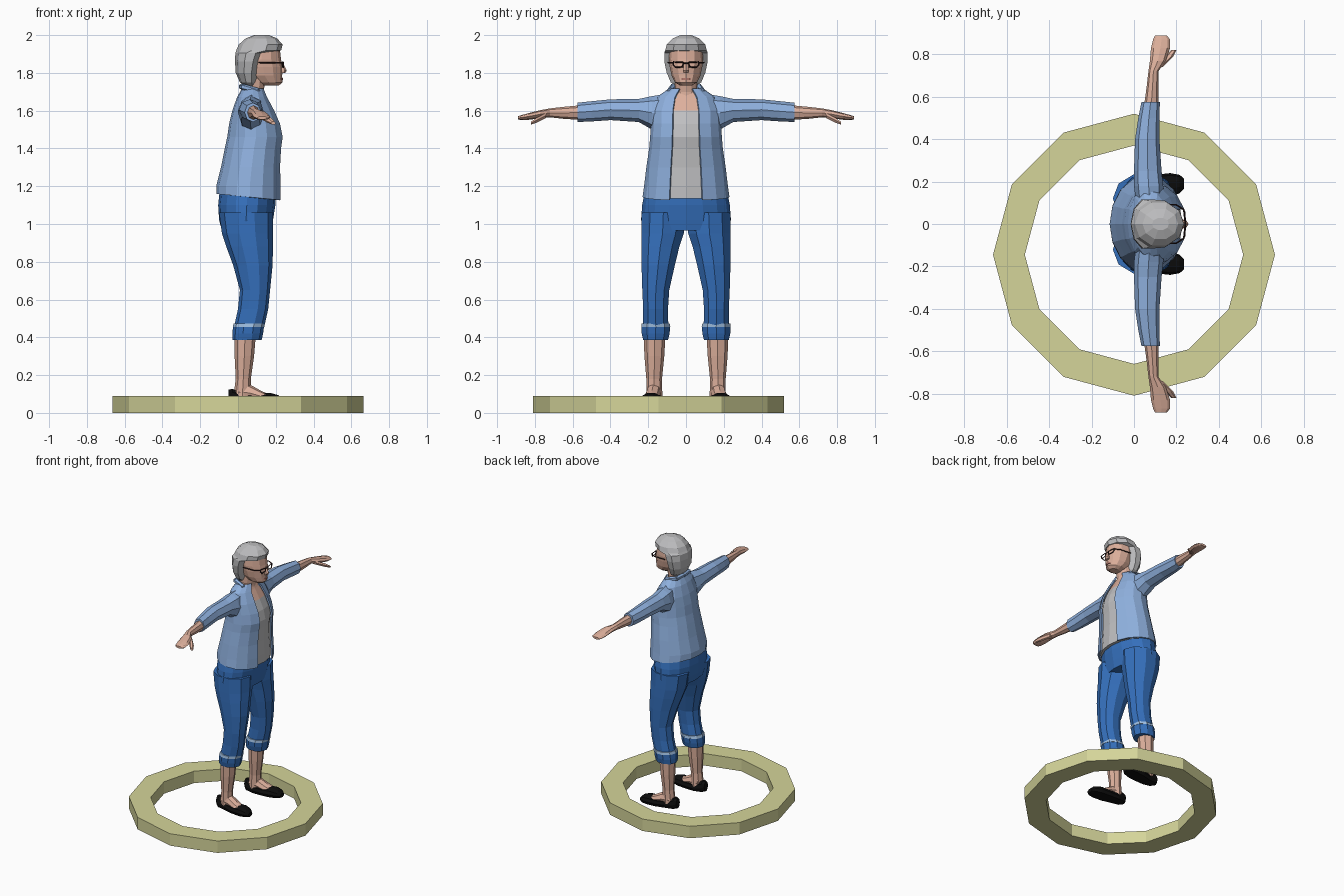
import bpy, bmesh, math
from mathutils import Vector

cube = bpy.data.objects.get("Cube")
if cube:
    bpy.data.objects.remove(cube, do_unlink=True)


def material(name, *rgb):
    m = bpy.data.materials.new(name)
    m.use_nodes = True
    m.diffuse_color = (*rgb, 1)
    m.node_tree.nodes["Principled BSDF"].inputs["Base Color"].default_value = (*rgb, 1)
    return m


SKIN = material("skin", .72, .43, .33)
DENIM = material("light denim", .27, .43, .72)
BLUE = material("trouser blue", .035, .16, .5)
TRIM = material("pale blue trim", .35, .52, .75)
GREY = material("shirt grey", .52, .52, .53)
HAIR = material("silver hair", .5, .5, .51)
BLACK = material("shoe black", .004, .004, .004)
FRAME = material("spectacle frame", .03, .012, .012)
LIPS = material("lips", .48, .2, .16)
SAND = material("pale yellow", .66, .66, .32)


def finish(name, bm, mats, mirror=False):
    bmesh.ops.recalc_face_normals(bm, faces=bm.faces)
    me = bpy.data.meshes.new(name)
    bm.to_mesh(me)
    bm.free()
    ob = bpy.data.objects.new(name, me)
    bpy.context.collection.objects.link(ob)
    for m in mats:
        me.materials.append(m)
    if mirror:
        mod = ob.modifiers.new("mirror", 'MIRROR')
        mod.use_axis = (False, True, False)
        mod.use_mirror_merge = False
    return ob


def loft_mesh(rings, axis='z', n=12, caps=True):
    """Each ring is a position on the axis and the bounds of an ellipse on the other two."""
    bm = bmesh.new()
    loops = []
    for t, u0, u1, v0, v1 in rings:
        loop = []
        for i in range(n):
            a = math.tau * i / n
            u = (u0 + u1) / 2 + (u1 - u0) / 2 * math.cos(a)
            v = (v0 + v1) / 2 + (v1 - v0) / 2 * math.sin(a)
            co = {'z': (u, v, t), 'y': (u, t, v), 'x': (t, u, v)}[axis]
            loop.append(bm.verts.new(co))
        loops.append(loop)
    for a, b in zip(loops, loops[1:]):
        for i in range(n):
            j = (i + 1) % n
            bm.faces.new((a[i], a[j], b[j], b[i]))
    if caps:
        bm.faces.new(loops[0])
        bm.faces.new(loops[-1])
    return bm


def loft(name, rings, mat, axis='z', n=12, mirror=False):
    return finish(name, loft_mesh(rings, axis, n), [mat], mirror)


def centred(rows, inset=0):
    """Rows of height, back, front and half width."""
    return [(z, b + inset, f - inset, inset - w, w - inset) for z, b, f, w in rows]


def rod(name, points, r, mat, mirror=False, closed=False, n=4):
    bm = bmesh.new()
    ends = points[1:] + points[:1] if closed else points[1:]
    for a, b in zip(points, ends):
        a, b = Vector(a), Vector(b)
        d = b - a
        m = d.to_track_quat('Z', 'Y').to_matrix().to_4x4()
        m.translation = (a + b) / 2
        bmesh.ops.create_cone(bm, cap_ends=True, segments=n, radius1=r, radius2=r,
                              depth=d.length + r, matrix=m)
    return finish(name, bm, [mat], mirror)


# Ground ring
bm = bmesh.new()
corners = []
for i in range(12):
    a = math.tau * i / 12
    corners.append([bm.verts.new((r * math.cos(a), r * math.sin(a) - .145, z))
                    for r, z in ((.665, 0), (.665, .09), (.515, .09), (.515, 0))])
for i in range(12):
    p, q = corners[i - 1], corners[i]
    for k in range(4):
        bm.faces.new((p[k - 1], q[k - 1], q[k], p[k]))
finish("ground_ring", bm, [SAND])

# Torso: shirt with bare upper chest, inside an open jacket
torso = [(1.135, -.11, .235, .225), (1.2, -.11, .235, .217), (1.3, -.085, .23, .205),
         (1.4, -.065, .235, .19), (1.46, -.052, .243, .185), (1.53, -.042, .228, .18),
         (1.6, -.025, .195, .178), (1.67, .0, .155, .15), (1.715, .025, .135, .085)]
bm = loft_mesh(centred(torso, .014), n=16)
for f in bm.faces:
    f.material_index = 1 if f.calc_center_median().z > 1.6 else 0
finish("shirt_and_chest", bm, [GREY, SKIN])

bm = loft_mesh(centred(torso), n=16, caps=False)
front = [f for f in bm.faces if f.calc_center_median().x > .08
         and abs(f.calc_center_median().y) < .045]
bmesh.ops.delete(bm, geom=front, context='FACES')
for v in bm.verts:
    if v.co.z < 1.15:
        v.co.z = 1.148 - .1 * v.co.x
jacket = finish("jacket", bm, [DENIM])
shell = jacket.modifiers.new("cloth", 'SOLIDIFY')
shell.thickness, shell.offset = .01, 0
rod("jacket_collar", [(.125, .06, 1.665), (.1, .085, 1.705), (.03, .07, 1.725), (.02, 0, 1.727)],
    .016, DENIM, mirror=True, n=6)

# Arms
loft("sleeve", [(.1, .01, .14, 1.47, 1.69), (.18, 0, .138, 1.5, 1.677), (.25, 0, .13, 1.54, 1.662),
                (.4, .005, .12, 1.55, 1.66), (.5, .02, .12, 1.543, 1.65),
                (.575, .035, .122, 1.54, 1.642)], DENIM, 'y', 8, True)
loft("forearm_and_hand", [(.54, .045, .115, 1.55, 1.63), (.65, .06, .115, 1.557, 1.62),
                          (.72, .068, .115, 1.565, 1.612), (.77, .075, .15, 1.56, 1.603),
                          (.83, .08, .17, 1.552, 1.588), (.87, .09, .17, 1.55, 1.577),
                          (.89, .1, .155, 1.553, 1.57)], SKIN, 'y', 8, True)
loft("thumb", [(.74, .1, .135, 1.56, 1.59), (.79, .145, .185, 1.535, 1.565),
               (.82, .175, .2, 1.525, 1.543)], SKIN, 'y', 6, True)

# Trousers
loft("trouser_hips", centred([(1.17, -.098, .2, .218), (1.1, -.105, .198, .232),
                              (1.02, -.1, .185, .238), (.965, -.085, .175, .215)]), BLUE, n=16)
loft("trouser_leg", [(1.06, -.1, .185, .0, .24), (.95, -.085, .185, .006, .242),
                     (.88, -.062, .185, .03, .242), (.78, -.025, .183, .055, .24),
                     (.65, .01, .17, .085, .235), (.55, .0, .16, .092, .23),
                     (.46, -.02, .14, .09, .23)], BLUE, 'z', 10, True)
loft("trouser_cuff", [(.46, -.026, .138, .08, .24), (.42, -.03, .133, .083, .238),
                      (.385, -.03, .125, .092, .23)], BLUE, 'z', 10, True)
loft("cuff_trim", [(.474, -.022, .142, .083, .238), (.455, -.028, .14, .079, .241)],
     TRIM, 'z', 10, True)

# Lower legs, feet and shoes
loft("shin", [(.42, -.02, .095, .108, .225), (.3, -.018, .085, .115, .22),
              (.18, -.012, .068, .127, .21), (.08, -.025, .07, .125, .21)], SKIN, 'z', 8, True)
loft("foot", [(.0, .13, .205, .06, .16), (.06, .133, .212, .06, .152),
              (.12, .138, .222, .06, .118), (.17, .15, .22, .06, .095)], SKIN, 'x', 8, True)
bm = loft_mesh([(-.05, .145, .19, .05, .125), (-.03, .13, .205, .03, .13),
                (.03, .122, .212, .03, .105), (.1, .122, .232, .03, .103),
                (.17, .128, .24, .03, .108), (.215, .145, .232, .035, .095),
                (.235, .165, .215, .045, .075)], 'x', 10)
for v in bm.verts:
    v.co.z = max(v.co.z, .045)
finish("shoe", bm, [BLACK], True)

# Head
loft("neck", centred([(1.64, .02, .14, .07), (1.7, .03, .135, .058), (1.79, .03, .15, .06)]), SKIN)
loft("head", centred([(1.732, .13, .215, .03), (1.75, .09, .235, .058), (1.785, .05, .234, .076),
                      (1.83, .03, .236, .086), (1.87, .02, .228, .091),
                      (1.94, .03, .22, .085)]), SKIN)
loft("nose", [(1.8, .22, .25, -.016, .016), (1.812, .215, .258, -.018, .018),
              (1.855, .21, .238, -.008, .008)], SKIN, n=6)
loft("mouth", [(1.763, .22, .2385, -.024, .024), (1.774, .22, .2395, -.024, .024)], LIPS, n=8)
loft("hair", centred([(1.725, .04, .1, .05), (1.75, .01, .105, .085), (1.8, -.012, .115, .107),
                      (1.86, -.016, .13, .121), (1.905, -.014, .15, .121),
                      (1.918, -.01, .228, .116), (1.95, .004, .236, .107),
                      (1.982, .04, .208, .075), (2.0, .085, .165, .03)]), HAIR, n=10)

# Spectacles
lens = [(.241, .014, 1.855), (.241, .018, 1.832), (.239, .055, 1.829),
        (.234, .068, 1.842), (.235, .066, 1.858)]
rod("spectacle_rim", lens, .0038, FRAME, True, True)
rod("spectacle_arm", [(.235, .068, 1.853), (.2, .09, 1.853), (.11, .095, 1.855)], .0038, FRAME, True)
rod("spectacle_bridge", [(.242, -.014, 1.852), (.242, .014, 1.852)], .0038, FRAME)
